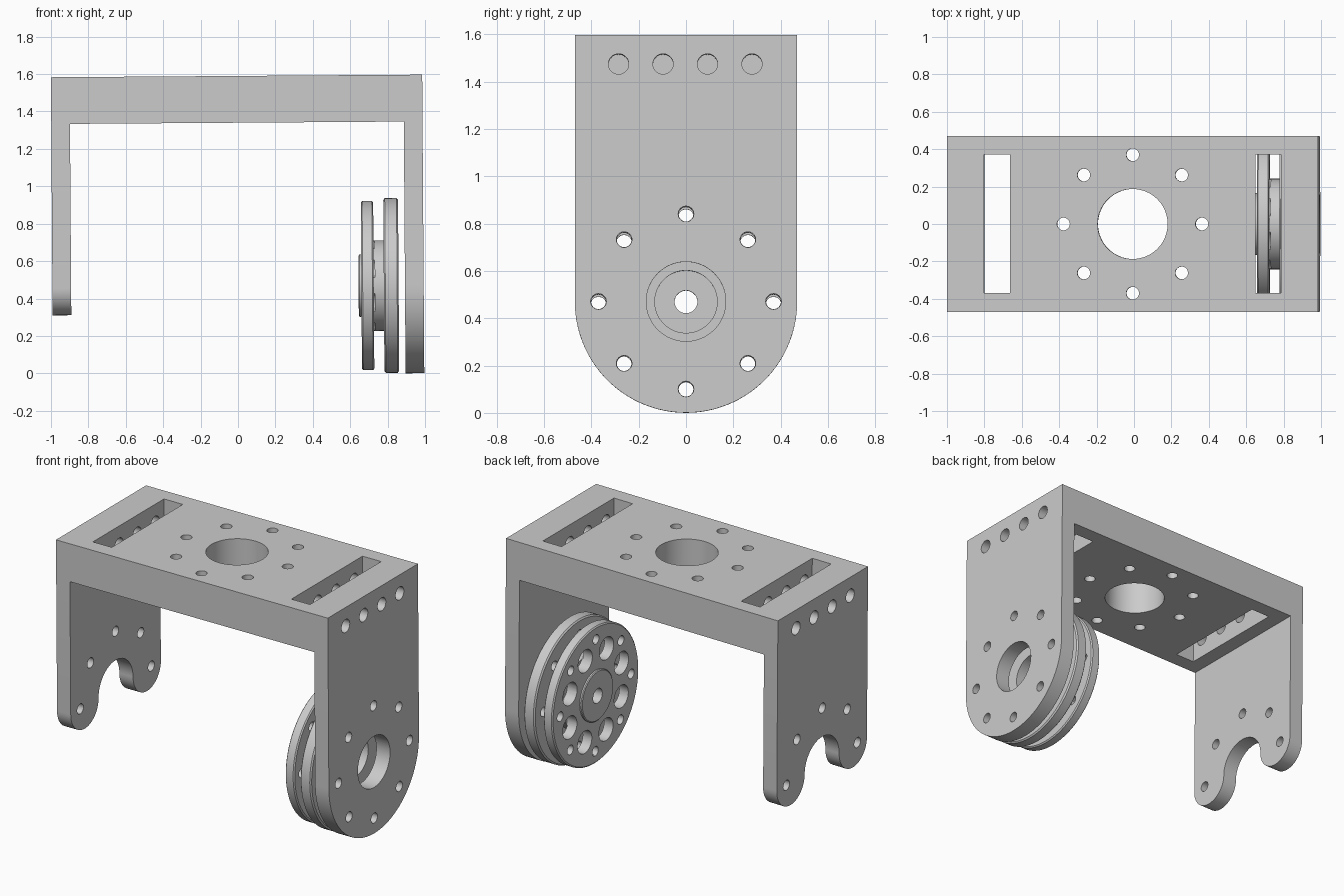
import bpy, bmesh, math
from mathutils import Matrix

if "Cube" in bpy.data.objects:
    bpy.data.objects.remove(bpy.data.objects["Cube"])

W, TOP, UNDER = 0.47, 1.59, 1.34      # half width, plate top and underside
X0, X1, T = -0.989, 0.996, 0.10       # outer faces and arm thickness
CZ = 0.464                            # pivot height
TILT = -0.007                         # the whole assembly leans very slightly

grey = bpy.data.materials.new("light grey")
grey.diffuse_color = (0.6, 0.6, 0.6, 1)
grey.use_nodes = True
grey.node_tree.nodes["Principled BSDF"].inputs["Base Color"].default_value = grey.diffuse_color


def make(name, bm):
    bmesh.ops.recalc_face_normals(bm, faces=bm.faces)
    me = bpy.data.meshes.new(name)
    bm.to_mesh(me)
    bm.free()
    ob = bpy.data.objects.new(name, me)
    bpy.context.collection.objects.link(ob)
    me.materials.append(grey)
    return ob


def box(name, x0, x1, y0, y1, z0, z1):
    bm = bmesh.new()
    m = (Matrix.Translation(((x0 + x1) / 2, (y0 + y1) / 2, (z0 + z1) / 2))
         @ Matrix.Diagonal((x1 - x0, y1 - y0, z1 - z0, 1)))
    bmesh.ops.create_cube(bm, size=1, matrix=m)
    return make(name, bm)


def cylinders(name, axis, spots, a, b, seg=32):
    """Cylinders from a to b along an axis; spots are (u, v, radius)."""
    bm = bmesh.new()
    for u, v, r in spots:
        if axis == 'X':
            m = Matrix.Translation(((a + b) / 2, u, v)) @ Matrix.Rotation(math.pi / 2, 4, 'Y')
        else:
            m = Matrix.Translation((u, v, (a + b) / 2))
        bmesh.ops.create_cone(bm, cap_ends=True, segments=seg, radius1=r, radius2=r,
                              depth=b - a, matrix=m)
    return make(name, bm)


def extrude_x(name, pts, x0, x1):
    bm = bmesh.new()
    f = bm.faces.new([bm.verts.new((x0, y, z)) for y, z in pts])
    g = bmesh.ops.extrude_face_region(bm, geom=[f])["geom"]
    bmesh.ops.translate(bm, vec=(x1 - x0, 0, 0),
                        verts=[v for v in g if isinstance(v, bmesh.types.BMVert)])
    return make(name, bm)


def arc(cy, cz, r, a0, a1, n):
    return [(cy + r * math.cos(math.radians(a0 + (a1 - a0) * i / n)),
             cz + r * math.sin(math.radians(a0 + (a1 - a0) * i / n))) for i in range(n + 1)]


def ring(cu, cv, R, r, start=0, count=8):
    return [(cu + R * math.cos(math.radians(start + 45 * i)),
             cv + R * math.sin(math.radians(start + 45 * i)), r) for i in range(count)]


def combine(ob, other, op='DIFFERENCE'):
    other.hide_render = True
    mod = ob.modifiers.new(op, 'BOOLEAN')
    mod.operation, mod.solver, mod.object = op, 'EXACT', other
    bpy.context.view_layer.objects.active = ob
    bpy.ops.object.modifier_apply(modifier=mod.name)
    bpy.data.objects.remove(other)


# Bracket: top plate, rounded right arm, notched left arm
bracket = box("bracket", X0, X1, -W, W, UNDER, TOP)
right_arm = extrude_x("right_arm", [(-W, TOP), (W, TOP)] + arc(0, CZ, W, 0, -180, 64),
                      X1 - T, X1)
leg = 0.145
left_arm = extrude_x("left_arm", [(-W, TOP), (W, TOP)]
                     + arc(W - leg, CZ - 0.002, leg, 0, -180, 24)
                     + arc(0, CZ, 0.18, 0, 180, 32)
                     + arc(-W + leg, CZ - 0.002, leg, 0, -180, 24), X0, X0 + T)
combine(bracket, right_arm, 'UNION')
combine(bracket, left_arm, 'UNION')

# Plate openings: central hole, bolt circle, two slots
combine(bracket, cylinders("plate_hole", 'Z', [(0.004, 0, 0.187)], 1.2, 1.7, 64))
combine(bracket, cylinders("plate_bolts", 'Z', ring(0.004, 0, 0.37, 0.034), 1.2, 1.7))
for x0, x1 in ((-0.79, -0.652), (0.66, 0.796)):
    combine(bracket, box("slot", x0, x1, -0.37, 0.372, 1.2, 1.7))

# Side bolt holes reaching past the slots
side = [(y, 1.468, 0.043) for y in (-0.285, -0.097, 0.091, 0.279)]
combine(bracket, cylinders("side_bolts_left", 'X', side, -1.1, -0.5))
combine(bracket, cylinders("side_bolts_right", 'X', side, 0.5, 1.1))

# Arm holes around the pivot
combine(bracket, cylinders("pivot_hole", 'X', [(0, CZ, 0.168)], 0.87, 1.1, 64))
combine(bracket, cylinders("arm_bolts_right", 'X', ring(0, CZ, 0.37, 0.033), 0.87, 1.1))
combine(bracket, cylinders("arm_bolts_left", 'X', ring(0, CZ, 0.37, 0.033, 0, 5), -1.1, -0.87))

# Pulley: two rimmed discs on a hub, turned around the pivot axis
profile = [(0.648, 0.048), (0.648, 0.16), (0.653, 0.166), (0.663, 0.166), (0.663, 0.444),
           (0.670, 0.452), (0.722, 0.452), (0.729, 0.444), (0.729, 0.242), (0.783, 0.242),
           (0.783, 0.458), (0.791, 0.467), (0.854, 0.467), (0.862, 0.458), (0.862, 0.132),
           (0.76, 0.132), (0.76, 0.048)]
bm = bmesh.new()
N = 96
loops = [[bm.verts.new((x, r * math.cos(2 * math.pi * i / N), CZ + r * math.sin(2 * math.pi * i / N)))
          for x, r in profile] for i in range(N)]
for i in range(N):
    a, b = loops[i], loops[(i + 1) % N]
    for j in range(len(profile)):
        k = (j + 1) % len(profile)
        bm.faces.new((a[j], a[k], b[k], b[j]))
pulley = make("pulley", bm)
combine(pulley, cylinders("pulley_bolts", 'X', ring(0, CZ, 0.37, 0.031), 0.6, 0.9))
combine(pulley, cylinders("lightening_holes", 'X', ring(0, CZ, 0.29, 0.074, 22.5), 0.6, 0.735))

# Lean and smooth the curved walls
for ob in (bracket, pulley):
    ob.rotation_euler.y = TILT
    bpy.ops.object.select_all(action='DESELECT')
    ob.select_set(True)
    bpy.context.view_layer.objects.active = ob
    bpy.ops.object.shade_smooth_by_angle(angle=math.radians(30))
